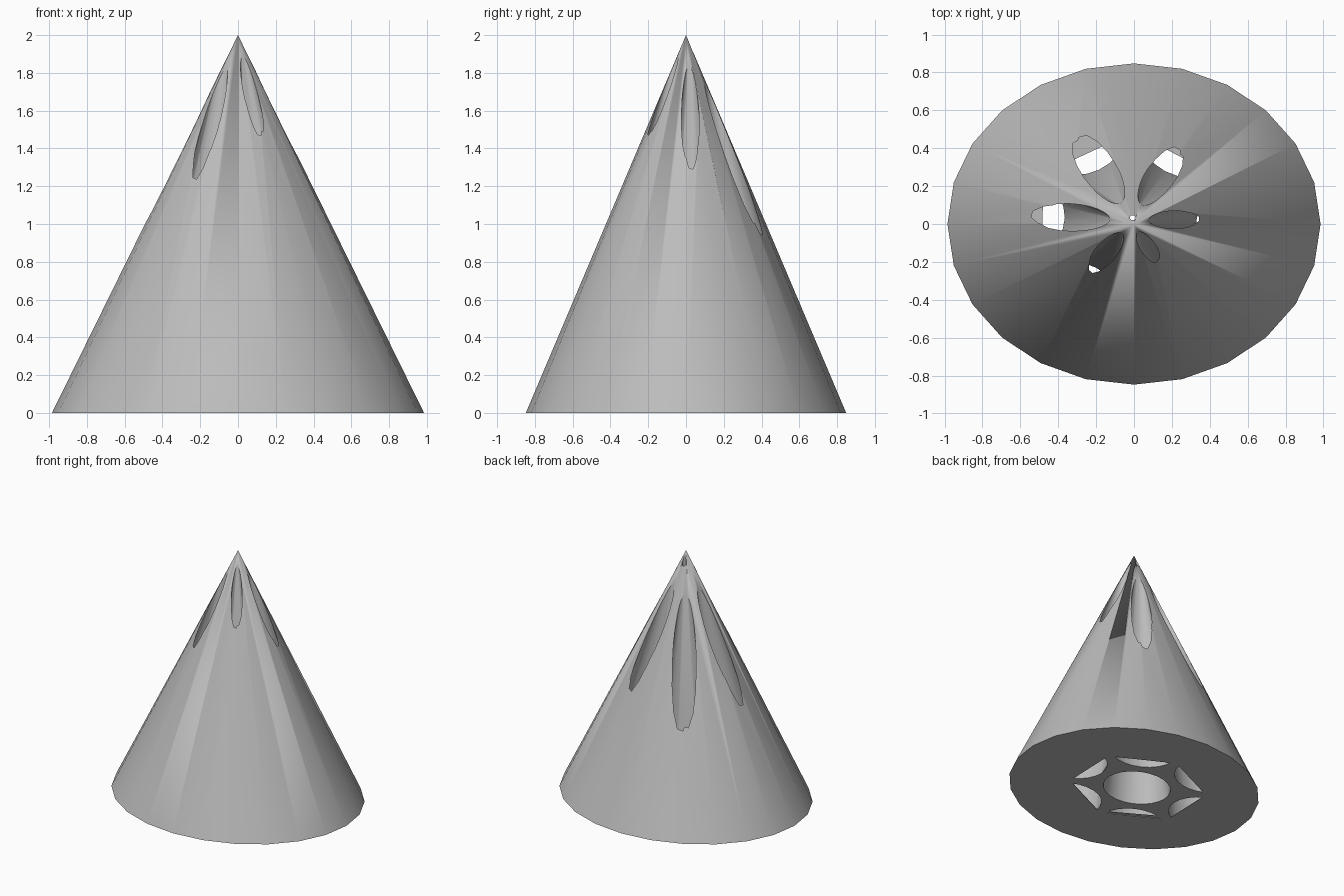
import bpy, bmesh, math
from mathutils import Vector

old = bpy.data.objects.get("Cube")
if old:
    bpy.data.objects.remove(old, do_unlink=True)

RX, RY, HEIGHT = 0.985, 0.848, 2.0
SQUASH = RY / RX
SIDES = 24
FLOOR = 0.004
TWIST = math.radians(-1.5)

grey = bpy.data.materials.new("plain grey")
grey.use_nodes = True
colour = (0.5, 0.5, 0.5, 1)
grey.diffuse_color = colour
grey.node_tree.nodes["Principled BSDF"].inputs["Base Color"].default_value = colour


def add_object(name, bm):
    bmesh.ops.recalc_face_normals(bm, faces=bm.faces)
    mesh = bpy.data.meshes.new(name)
    bm.to_mesh(mesh)
    bm.free()
    mesh.materials.append(grey)
    obj = bpy.data.objects.new(name, mesh)
    bpy.context.collection.objects.link(obj)
    return obj


def tapered_tube(z0, z1, angle=None, chord=None):
    """Leaning tapered bore; optionally keep only the part inside a chord."""
    bm = bmesh.new()
    rings = []
    for z in (z0, z1):
        radius = 0.265 - 0.13 * z
        if angle is None:
            cx, cy = -0.01 + 0.002 * z, 0.02 + 0.005 * z
        else:
            dist = 0.6125 - 0.2675 * z
            cx = -0.018 + dist * math.cos(angle)
            cy = 0.024 + dist * math.sin(angle) * SQUASH
        turn = angle or 0
        rings.append([bm.verts.new((cx + radius * math.cos(turn + math.tau * i / SIDES),
                                    cy + radius * math.sin(turn + math.tau * i / SIDES) * SQUASH, z))
                      for i in range(SIDES)])
    low, high = rings
    bm.faces.new(low[::-1])
    bm.faces.new(high)
    for i in range(SIDES):
        j = (i + 1) % SIDES
        bm.faces.new((low[i], low[j], high[j], high[i]))
    if chord:
        normal = Vector((math.cos(angle), math.sin(angle) / SQUASH, 0))
        point = Vector((-0.018 + chord * math.cos(angle),
                        0.024 + chord * math.sin(angle) * SQUASH, 0))
        cut = bmesh.ops.bisect_plane(bm, geom=bm.verts[:] + bm.edges[:] + bm.faces[:],
                                     plane_co=point, plane_no=normal, clear_outer=True)
        edges = [e for e in cut["geom_cut"] if isinstance(e, bmesh.types.BMEdge)]
        bmesh.ops.holes_fill(bm, edges=edges, sides=0)
    return bm


# Cone body
bm = bmesh.new()
bmesh.ops.create_cone(bm, cap_ends=True, segments=SIDES, radius1=RX, radius2=0, depth=HEIGHT)
bmesh.ops.remove_doubles(bm, verts=bm.verts, dist=1e-5)
for v in bm.verts:
    v.co = (v.co.x, v.co.y * SQUASH, v.co.z + HEIGHT / 2)
cone = add_object("cone_body", bm)

# Central bore, six leaning channels, and their segment openings in the base
cutters = [add_object("bore_cutter", tapered_tube(-0.1, 2.01))]
for k in range(6):
    a = k * math.pi / 3 + TWIST
    cutters.append(add_object("channel_cutter", tapered_tube(FLOOR, 1.97, a)))
    cutters.append(add_object("opening_cutter", tapered_tube(-0.1, 0.05, a, chord=0.465)))

bpy.ops.object.select_all(action="DESELECT")
bpy.context.view_layer.objects.active = cone
cone.select_set(True)
for cutter in cutters:
    cutter.hide_render = True
    mod = cone.modifiers.new("cut", "BOOLEAN")
    mod.operation = "DIFFERENCE"
    mod.solver = "EXACT"
    mod.object = cutter
    bpy.ops.object.modifier_apply(modifier=mod.name)
for cutter in cutters:
    bpy.data.objects.remove(cutter, do_unlink=True)

bpy.ops.object.shade_smooth_by_angle(angle=math.radians(30))
